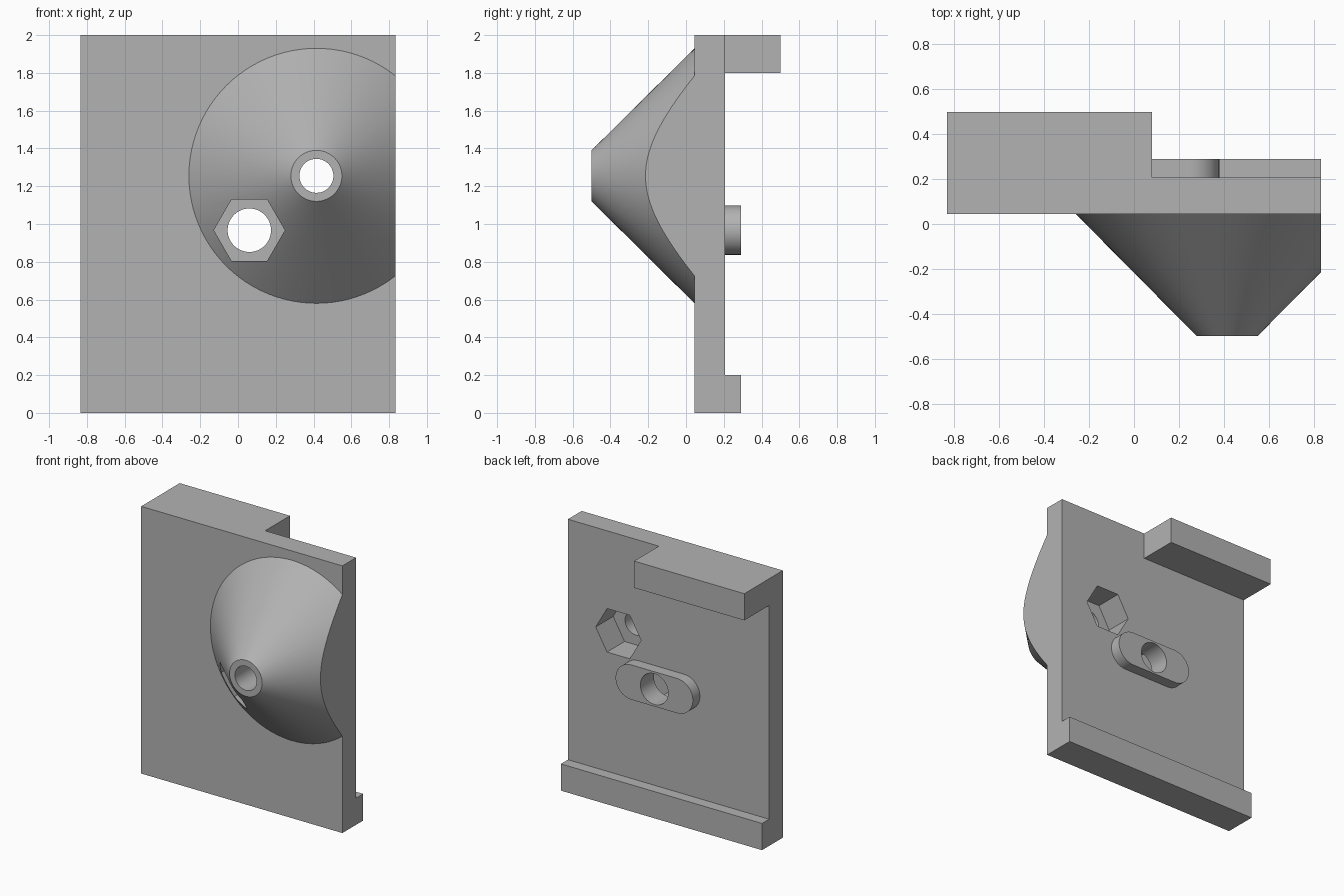
import bpy, bmesh, math
from mathutils import Vector

cube = bpy.data.objects.get("Cube")
if cube:
    bpy.data.objects.remove(cube, do_unlink=True)

grey = bpy.data.materials.new("light grey plastic")
grey.use_nodes = True
COLOR = (0.45, 0.45, 0.45, 1)
grey.diffuse_color = COLOR
grey.node_tree.nodes["Principled BSDF"].inputs["Base Color"].default_value = COLOR

HALF = 0.833                  # half width of the plate
FRONT, BACK = 0.045, 0.207    # plate faces along y
RIM = 0.29                    # rear of lip and boss
CONE = (0.415, 1.255)         # cone axis (x, z)
BOLT = (0.06, 0.967)          # boss and bolt axis (x, z)


def finish(name, bm):
    bmesh.ops.recalc_face_normals(bm, faces=bm.faces)
    mesh = bpy.data.meshes.new(name)
    bm.to_mesh(mesh)
    bm.free()
    mesh.materials.append(grey)
    obj = bpy.data.objects.new(name, mesh)
    bpy.context.collection.objects.link(obj)
    return obj


def prism(name, points, start, end):
    """Extrude a closed outline of 3D points from start to end (offset vectors)."""
    bm = bmesh.new()
    face = bm.faces.new([bm.verts.new(Vector(p) + Vector(start)) for p in points])
    grown = bmesh.ops.extrude_face_region(bm, geom=[face])["geom"]
    verts = [g for g in grown if isinstance(g, bmesh.types.BMVert)]
    bmesh.ops.translate(bm, verts=verts, vec=Vector(end) - Vector(start))
    return finish(name, bm)


def arc(center, radius, count, start=0, sweep=math.tau, closed=True):
    steps = count if closed else count - 1
    angles = [start + sweep * i / steps for i in range(count)]
    return [(center[0] + radius * math.cos(a), 0, center[1] + radius * math.sin(a))
            for a in angles]


def along_y(name, points, y0, y1):
    return prism(name, points, (0, y0, 0), (0, y1, 0))


def box(name, x0, x1, y0, y1, z0, z1):
    return along_y(name, [(x0, 0, z0), (x1, 0, z0), (x1, 0, z1), (x0, 0, z1)], y0, y1)


def combine(target, other, operation):
    other.hide_render = True
    mod = target.modifiers.new(operation.lower(), "BOOLEAN")
    mod.operation, mod.solver, mod.object = operation, "EXACT", other
    bpy.context.view_layer.objects.active = target
    bpy.ops.object.modifier_apply(modifier=mod.name)
    bpy.data.objects.remove(other, do_unlink=True)


# Plate with the rear bottom lip, one side profile swept across the width
side = [(FRONT, 0), (RIM, 0), (RIM, 0.2), (BACK, 0.2), (BACK, 2), (FRONT, 2)]
plate = prism("mounting_plate", [(0, y, z) for y, z in side], (-HALF, 0, 0), (0.95, 0, 0))

# Front cone, with a short collar sunk into the plate
bm = bmesh.new()
rings = [[bm.verts.new((x, y, z)) for x, _, z in arc(CONE, r, 96)]
         for y, r in ((-0.5, 0.135), (FRONT, 0.675), (0.12, 0.675))]
for a, b in zip(rings, rings[1:]):
    for i in range(len(a)):
        j = (i + 1) % len(a)
        bm.faces.new((a[i], a[j], b[j], b[i]))
bm.faces.new(rings[0])
bm.faces.new(rings[-1])
combine(plate, finish("front_cone", bm), "UNION")

# Rounded boss on the back
x, z = BOLT
outline = (arc((x + 0.19, z), 0.13, 25, -math.pi / 2, math.pi, False)
           + arc((x - 0.19, z), 0.13, 25, math.pi / 2, math.pi, False))
combine(plate, along_y("rear_boss", outline, 0.15, RIM), "UNION")

# Trim the plate and cone flush, then cut holes and nut pockets
cutters = [
    box("side_trim", HALF, 1.5, -1, 1, -1, 3),
    along_y("cone_hole", arc(CONE, 0.09, 48), -1, 1),
    along_y("cone_nut_pocket", arc(CONE, 0.188, 6), 0.0, 1),
    along_y("bolt_hole", arc(BOLT, 0.115, 48), -1, 1),
    along_y("bolt_nut_pocket", arc(BOLT, 0.188, 6), -1, 0.13),
]
for cutter in cutters:
    combine(plate, cutter, "DIFFERENCE")

# Rear top block
box("top_block", -HALF, 0.08, BACK, 0.5, 1.8, 2)

# Smooth the round surfaces, keep hard edges
bpy.ops.object.select_all(action="DESELECT")
plate.select_set(True)
bpy.context.view_layer.objects.active = plate
bpy.ops.object.shade_smooth_by_angle(angle=math.radians(30))
